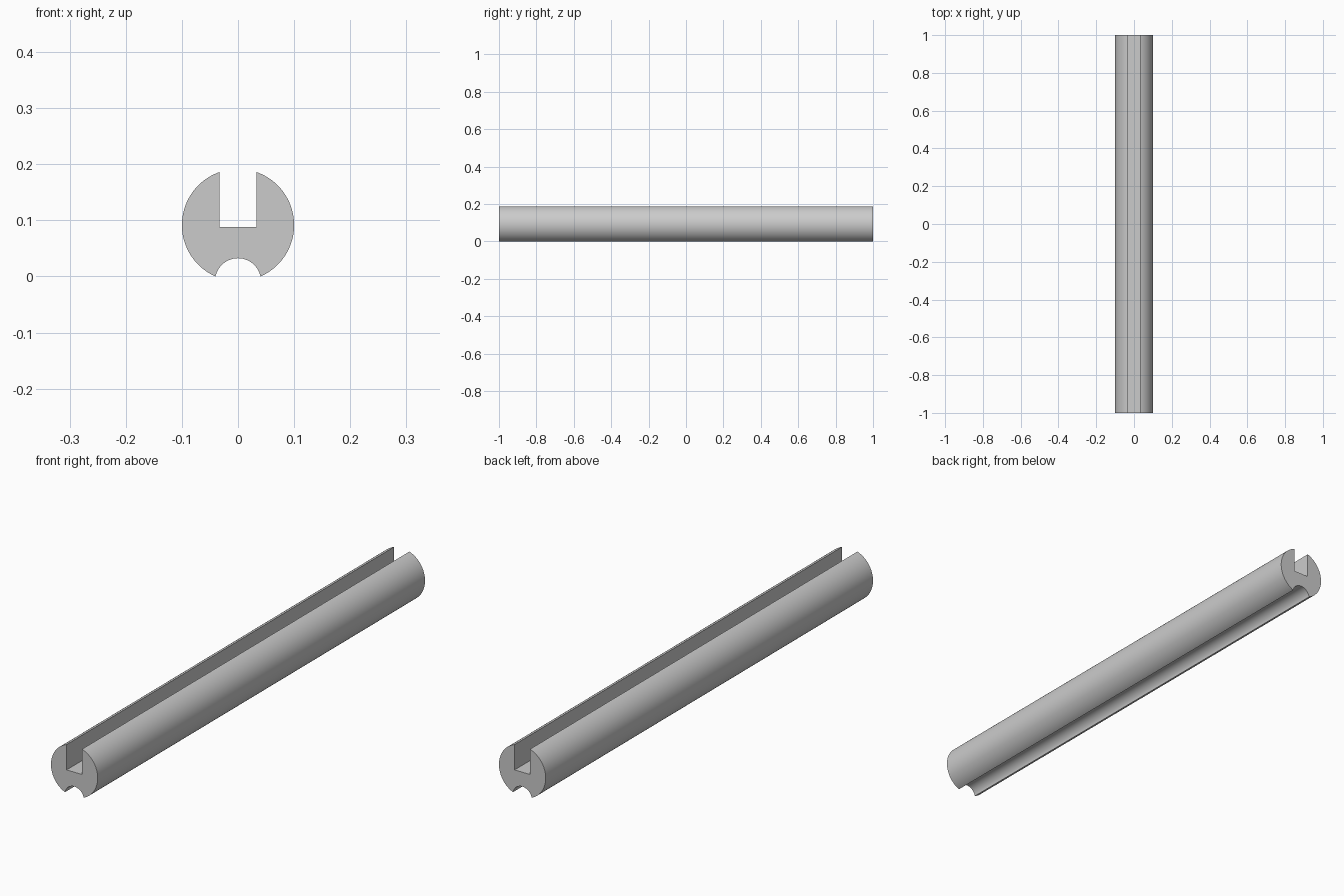
import bpy, bmesh
from math import sin, cos, asin, sqrt, pi, radians

if "Cube" in bpy.data.objects:
    bpy.data.objects.remove(bpy.data.objects["Cube"], do_unlink=True)

RADIUS = 0.1
HALF_LENGTH = 1.0
SLOT_HALF = 0.033
SLOT_FLOOR = 0.088
GROOVE_HALF = 0.04
CENTRE = sqrt(RADIUS ** 2 - GROOVE_HALF ** 2)    # rod axis height
GROOVE_Z = CENTRE - RADIUS                       # groove axis height
GROOVE_R = sqrt(GROOVE_HALF ** 2 + GROOVE_Z ** 2)


def arc(cz, r, start, end, steps):
    """Points on a circle about (0, cz), angles measured from +x."""
    angles = [start + (end - start) * i / steps for i in range(steps + 1)]
    return [(r * cos(a), cz + r * sin(a)) for a in angles]


# Cross-section: right flank, slot, mirrored left flank, bottom groove
low = -pi / 2 + asin(GROOVE_HALF / RADIUS)
high = pi / 2 - asin(SLOT_HALF / RADIUS)
flank = arc(CENTRE, RADIUS, low, high, 48)
slot = [(SLOT_HALF, SLOT_FLOOR), (-SLOT_HALF, SLOT_FLOOR)]
mirrored = [(-x, z) for x, z in reversed(flank)]
lip = asin(-GROOVE_Z / GROOVE_R)
groove = arc(GROOVE_Z, GROOVE_R, pi - lip, lip, 32)[1:-1]
outline = flank + slot + mirrored + groove

# Extrude the section along the rod
bm = bmesh.new()
end_cap = bm.faces.new([bm.verts.new((x, -HALF_LENGTH, z)) for x, z in outline])
result = bmesh.ops.extrude_face_region(bm, geom=[end_cap], use_keep_orig=True)
moved = [v for v in result["geom"] if isinstance(v, bmesh.types.BMVert)]
bmesh.ops.translate(bm, verts=moved, vec=(0, 2 * HALF_LENGTH, 0))
bmesh.ops.recalc_face_normals(bm, faces=bm.faces)
mesh = bpy.data.meshes.new("slotted_rod")
bm.to_mesh(mesh)
bm.free()

rod = bpy.data.objects.new("slotted_rod", mesh)
bpy.context.collection.objects.link(rod)

# Plain grey material
grey = bpy.data.materials.new("light_grey")
grey.use_nodes = True
colour = (0.6, 0.6, 0.6, 1)
grey.diffuse_color = colour
grey.node_tree.nodes["Principled BSDF"].inputs["Base Color"].default_value = colour
mesh.materials.append(grey)

# Smooth curved walls, crisp slot and end edges
bpy.ops.object.select_all(action="DESELECT")
rod.select_set(True)
bpy.context.view_layer.objects.active = rod
bpy.ops.object.shade_smooth_by_angle(angle=radians(30))
